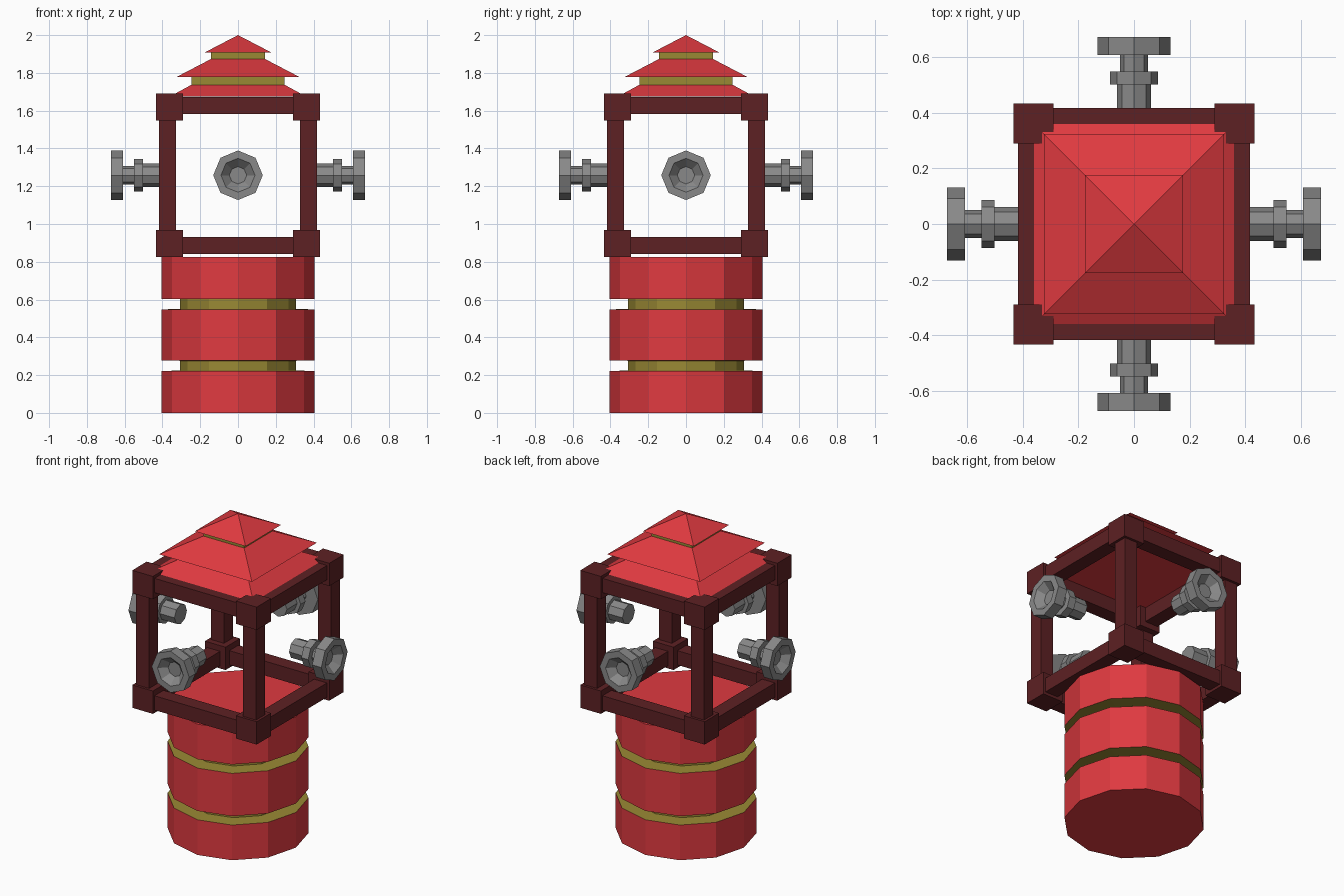
import bpy, bmesh, math
from mathutils import Matrix

if "Cube" in bpy.data.objects:
    bpy.data.objects.remove(bpy.data.objects["Cube"])


def material(name, rgb):
    m = bpy.data.materials.new(name)
    m.diffuse_color = (*rgb, 1)
    m.use_nodes = True
    m.node_tree.nodes["Principled BSDF"].inputs["Base Color"].default_value = m.diffuse_color
    return m


RED = material("red", (0.74, 0.042, 0.051))
GOLD = material("olive gold", (0.32, 0.25, 0.034))
MAROON = material("dark maroon", (0.11, 0.015, 0.017))
GREY = material("grey metal", (0.25, 0.25, 0.25))


def finish(name, bm, mats):
    bmesh.ops.recalc_face_normals(bm, faces=bm.faces)
    me = bpy.data.meshes.new(name)
    bm.to_mesh(me)
    bm.free()
    for m in mats:
        me.materials.append(m)
    ob = bpy.data.objects.new(name, me)
    bpy.context.collection.objects.link(ob)
    return ob


def lathe(name, profile, sides, mats, turn=0.0, matrix=Matrix()):
    """Profile points are (radius, height, material of the strip that follows)."""
    bm = bmesh.new()
    rings = []
    for r, z, _ in profile:
        count = sides if r > 0 else 1
        rings.append([bm.verts.new((r * math.cos(turn + math.tau * k / sides),
                                    r * math.sin(turn + math.tau * k / sides), z))
                      for k in range(count)])
    for a, b, point in zip(rings, rings[1:], profile):
        for k in range(sides):
            j = (k + 1) % sides
            quad = [a[k], a[j]] + ([b[j], b[k]] if len(b) > 1 else [b[0]])
            bm.faces.new(quad).material_index = point[2]
    for ring in (rings[0], rings[-1]):
        if len(ring) > 1:
            bm.faces.new(ring)
    bm.transform(matrix)
    return finish(name, bm, mats)


def box(name, centre, size, mat):
    bm = bmesh.new()
    bmesh.ops.create_cube(bm, size=1)
    bm.transform(Matrix.Translation(centre) @ Matrix.Diagonal((*size, 1)))
    return finish(name, bm, [mat])


# Twelve-sided drum with two gold grooves
R, G = 0.404, 0.308
lathe("drum", [(R, 0, 0), (R, 0.222, 1), (G, 0.224, 1), (G, 0.276, 1),
               (R, 0.278, 0), (R, 0.548, 1), (G, 0.55, 1), (G, 0.602, 1),
               (R, 0.604, 0), (R, 0.825, 0)], 12, [RED, GOLD])

# Three-tier square roof with gold bands between the tiers
Q = math.sqrt(2)
roof = [(0.36, 1.675, 0), (0.247, 1.737, 1), (0.247, 1.779, 0),
        (0.324, 1.779, 0), (0.142, 1.874, 1), (0.142, 1.908, 0),
        (0.177, 1.908, 0), (0, 2.0, 0)]
lathe("roof", [(r * Q, z, m) for r, z, m in roof], 4, [RED, GOLD], turn=math.pi / 4)

# Cage: corner blocks, posts and beams
B, C = 0.373, 0.362
for sx in (-1, 1):
    for sy in (-1, 1):
        box("post", (sx * B, sy * B, 1.257), (0.09, 0.09, 0.75), MAROON)
        for z in (0.896, 1.619):
            box("corner_block", (sx * C, sy * C, z), (0.144, 0.144, 0.144), MAROON)
for z in (0.887, 1.628):
    for s in (-1, 1):
        box("beam_x", (0, s * B, z), (0.7, 0.09, 0.09), MAROON)
        box("beam_y", (s * B, 0, z), (0.09, 0.7, 0.09), MAROON)

# Four octagonal nozzles pointing outwards, each with a funnel mouth
nozzle = [(0.062, 0.40), (0.062, 0.502), (0.086, 0.502), (0.086, 0.55),
          (0.05, 0.55), (0.05, 0.609), (0.131, 0.609), (0.131, 0.673),
          (0.09, 0.673), (0.046, 0.63)]
for i in range(4):
    place = (Matrix.Translation((0, 0, 1.258)) @ Matrix.Rotation(i * math.pi / 2, 4, 'Z')
             @ Matrix.Rotation(math.pi / 2, 4, 'Y'))
    lathe("nozzle", [(r, z, 0) for r, z in nozzle], 8, [GREY], matrix=place)
